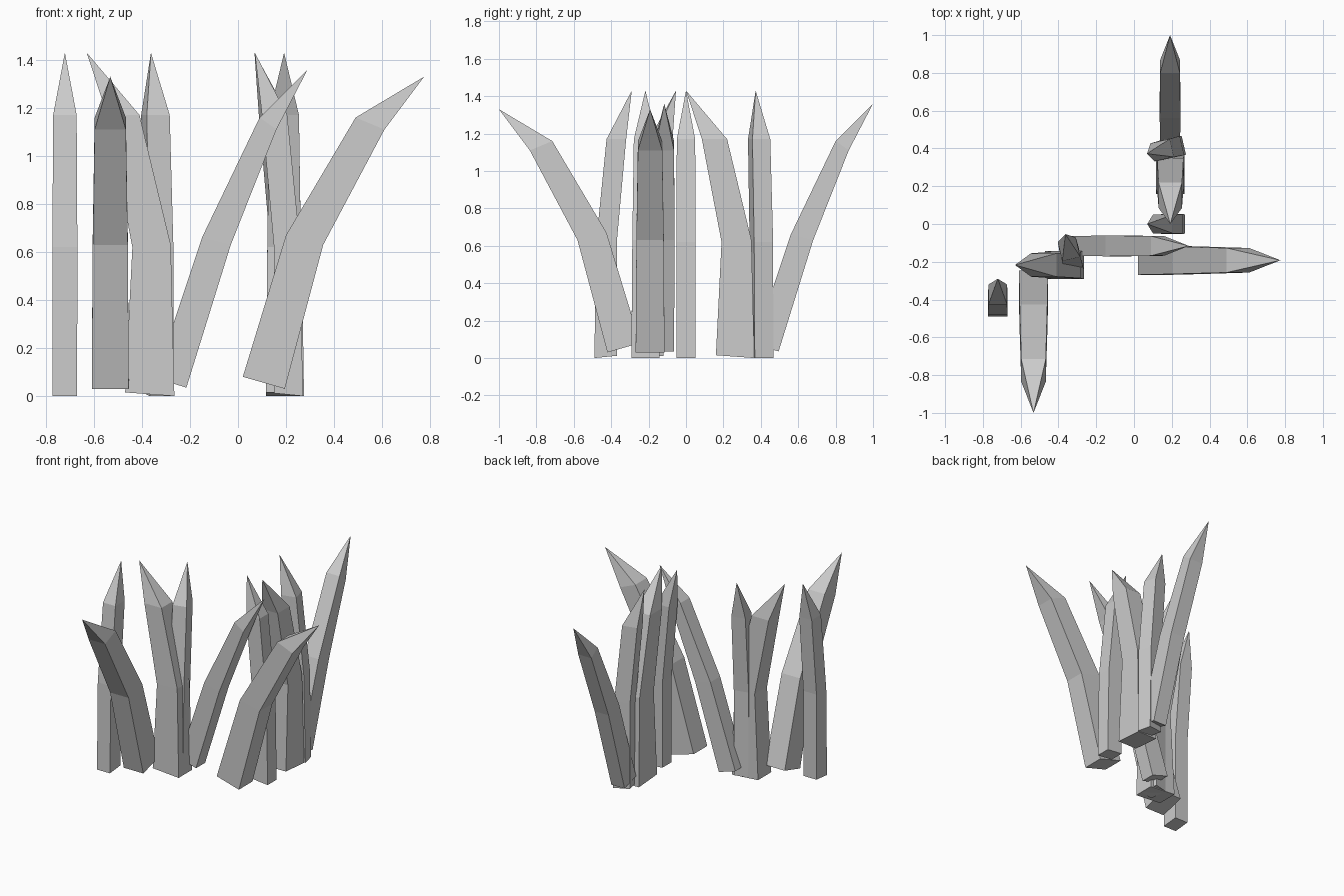
import bpy
import bmesh
from math import radians
from mathutils import Matrix, Vector

default_cube = bpy.data.objects.get("Cube")
if default_cube:
    bpy.data.objects.remove(default_cube, do_unlink=True)

# Single flat colour
grey = bpy.data.materials.new("plain grey")
grey.use_nodes = True
shade = (0.6, 0.6, 0.6, 1)
grey.diffuse_color = shade
grey.node_tree.nodes["Principled BSDF"].inputs["Base Color"].default_value = shade


def blade_mesh(name, rings, tip):
    """Four-sided blade leaning along +x; each ring is (back, front, half width)."""
    bm = bmesh.new()
    loops = []
    for back, front, half in rings:
        corners = ((back, -half), (front, -half), (front, half), (back, half))
        loops.append([bm.verts.new((point[0], side, point[1]))
                      for point, side in corners])
    bm.faces.new(reversed(loops[0]))
    # Side walls between neighbouring rings
    for lower, upper in zip(loops, loops[1:]):
        for i in range(4):
            j = (i + 1) % 4
            bm.faces.new((lower[i], lower[j], upper[j], upper[i]))
    # Pointed end
    point = bm.verts.new((tip[0], 0, tip[1]))
    for i in range(4):
        bm.faces.new((loops[-1][i], loops[-1][(i + 1) % 4], point))
    bmesh.ops.recalc_face_normals(bm, faces=bm.faces)
    mesh = bpy.data.meshes.new(name)
    bm.to_mesh(mesh)
    bm.free()
    mesh.materials.append(grey)
    return mesh


def place(name, mesh, position, angle):
    """Stand a blade on the ground, leaning towards the given angle."""
    blade = bpy.data.objects.new(name, mesh)
    blade.matrix_world = (Matrix.Translation(Vector((*position, 0)))
                          @ Matrix.Rotation(radians(angle), 4, "Z"))
    bpy.context.collection.objects.link(blade)


# Blade shapes: rings at the base, the middle bend and the shoulder, then the tip
upright = blade_mesh("upright_blade", (
    ((-.06, 0), (.06, .012), .051),
    ((-.05, .62), (.06, .62), .052),
    ((.005, 1.17), (.11, 1.17), .049)), (.14, 1.43))

broad_drooping = blade_mesh("broad_drooping_blade", (
    ((-.085, .08), (.09, .03), .077),
    ((.095, .67), (.25, .63), .073),
    ((.385, 1.16), (.505, 1.11), .065)), (.67, 1.33))

broad_curved = blade_mesh("broad_curved_blade", (
    ((-.10, 0), (.105, .015), .075),
    ((-.085, .63), (.075, .62), .07),
    ((.045, 1.17), (.18, 1.17), .062)), (.265, 1.43))

slim_drooping = blade_mesh("slim_drooping_blade", (
    ((-.065, .075), (.065, .035), .052),
    ((.13, .66), (.25, .63), .055),
    ((.37, 1.16), (.44, 1.11), .052)), (.57, 1.36))

# Each blade stands once in the right clump and again, a quarter turn on, in the left
layout = (
    ("upright_blade", upright, 90, (-.721, -.43), (.21, 0)),
    ("front_drooping_blade", broad_drooping, -90, (-.532, -.33), (.105, -.192)),
    ("curved_blade", broad_curved, 180, (-.365, -.217), (.192, .265)),
    ("twisted_blade", upright, 103, (-.331, -.19), (.205, .404)),
    ("side_drooping_blade", slim_drooping, 0, (-.28, -.116), (.191, .43)),
)
for name, mesh, lean, right_spot, left_spot in layout:
    place("right_" + name, mesh, right_spot, lean)
    place("left_" + name, mesh, left_spot, lean + 90)
